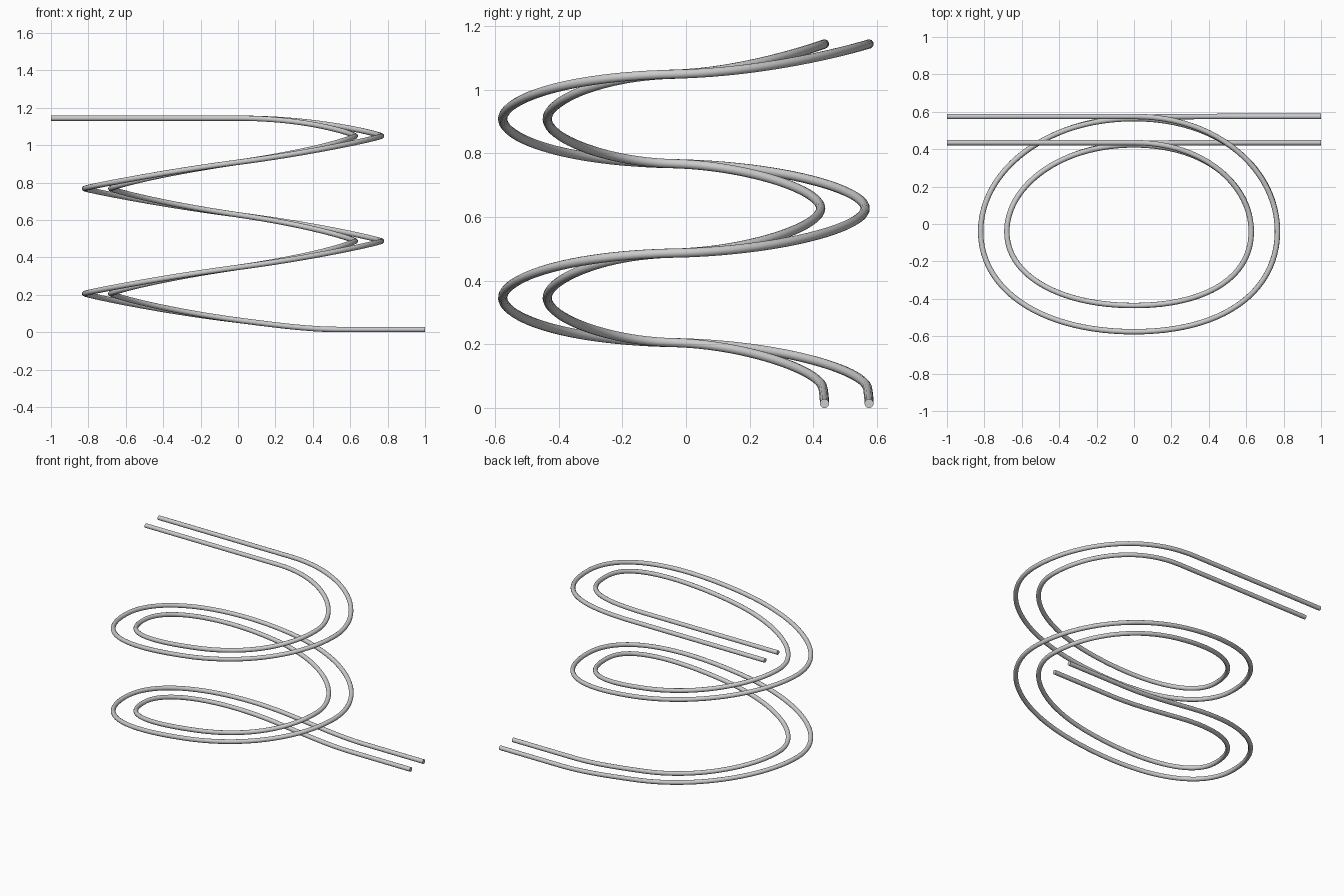
import bpy
from mathutils import Vector as V
from mathutils.geometry import interpolate_bezier

if "Cube" in bpy.data.objects:
    bpy.data.objects.remove(bpy.data.objects["Cube"])

RADIUS, HALF_GAUGE = 0.0145, 0.07
KX, KY = 0.61, 0.56
PITCH = 0.1405           # rise per quarter turn
Y_BACK = 0.505

# (point, handle out) of the quarter points round the oval, anticlockwise;
# the track is level at the sides and climbs across front and back
quarter = [
    (V((-0.75, -0.04, 0)), V((0, -0.5 * KY, 0.006))),
    (V((0, -0.506, 0)), V((0.72 * KX, 0, PITCH * 0.43))),
    (V((0.697, -0.04, 0)), V((0, 0.5 * KY, 0.006))),
    (V((0, 0.493, 0)), V((-0.72 * KX, 0, PITCH * 0.43))),
]

# lead-in rail, two coils, lead-out rail: (handle in, point, handle out)
nodes = [
    (V((1, Y_BACK, RADIUS)), V((1, Y_BACK, RADIUS)), V((0.9, Y_BACK, RADIUS))),
    (V((0.65, Y_BACK, RADIUS)), V((0.55, Y_BACK, RADIUS)), V((0.38, Y_BACK, RADIUS))),
    (V((0.22, Y_BACK, 0.036)), V((0, 0.5, 0.064)), V((-0.44, 0.488, 0.12))),
]
for i in range(7):
    p, h = quarter[i % 4]
    p = p + V((0, 0, 0.206 + i * PITCH))
    nodes.append((p - h, p, p + h))
top = 1.144
nodes += [
    (V((0.42, Y_BACK, top)), V((0, Y_BACK, top)), V((-0.3, Y_BACK, top))),
    (V((-0.7, Y_BACK, top)), V((-1, Y_BACK, top)), V((-1, Y_BACK, top))),
]

# sample the centre line
centre = []
for a, b in zip(nodes, nodes[1:]):
    centre += interpolate_bezier(a[1], a[2], b[0], b[1], 25)[:-1]
centre.append(nodes[-1][1])


def rail(name, offset):
    """Round tube running beside the centre line at a sideways offset."""
    cu = bpy.data.curves.new(name, 'CURVE')
    cu.dimensions = '3D'
    cu.bevel_depth = RADIUS
    cu.bevel_resolution = 4
    cu.use_fill_caps = True
    sp = cu.splines.new('POLY')
    sp.points.add(len(centre) - 1)
    for i, c in enumerate(centre):
        t = centre[min(i + 1, len(centre) - 1)] - centre[max(i - 1, 0)]
        side = V((t.y, -t.x, 0)).normalized()
        sp.points[i].co = (*(c + side * offset), 1)
    sp.use_smooth = True
    ob = bpy.data.objects.new(name, cu)
    bpy.context.collection.objects.link(ob)


rail("outer_rail", HALF_GAUGE)
rail("inner_rail", -HALF_GAUGE)
